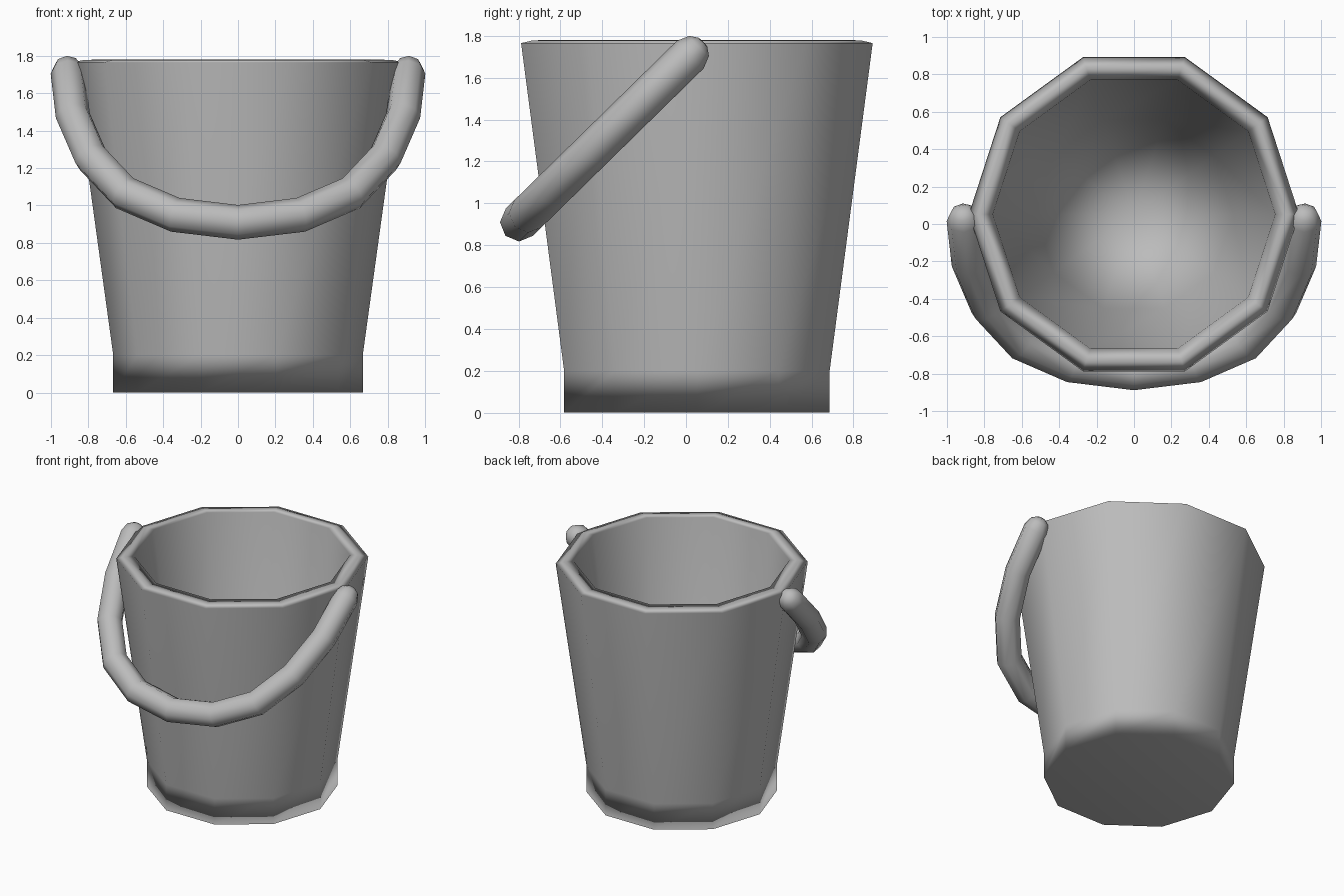
import bpy, bmesh, math
from mathutils import Vector

if "Cube" in bpy.data.objects:
    bpy.data.objects.remove(bpy.data.objects["Cube"])

grey = bpy.data.materials.new("grey_metal")
grey.diffuse_color = (0.5, 0.5, 0.5, 1)
grey.use_nodes = True
grey.node_tree.nodes["Principled BSDF"].inputs["Base Color"].default_value = grey.diffuse_color


def loft(name, rings, poke_end=False):
    """Skin closed rings of points, cap both ends and shade smooth."""
    bm = bmesh.new()
    vr = [[bm.verts.new(p) for p in ring] for ring in rings]
    n = len(vr[0])
    for a, b in zip(vr, vr[1:]):
        for i in range(n):
            j = (i + 1) % n
            bm.faces.new((a[i], a[j], b[j], b[i]))
    bm.faces.new(vr[0][::-1])
    end = bm.faces.new(vr[-1])
    if poke_end:
        bmesh.ops.poke(bm, faces=[end])
    bmesh.ops.recalc_face_normals(bm, faces=bm.faces)
    for f in bm.faces:
        f.smooth = True
    me = bpy.data.meshes.new(name)
    bm.to_mesh(me)
    bm.free()
    me.materials.append(grey)
    ob = bpy.data.objects.new(name, me)
    bpy.context.collection.objects.link(ob)
    return ob


# Bucket: ten-sided profile (radius, z) up the outside, over the rim, down to the floor
profile = [(0.667, 0), (0.667, 0.2), (0.883, 1.765), (0.825, 1.778),
           (0.755, 1.78), (0.53, 0.2)]
SIDES = 10
bucket = loft("bucket", [[(r * math.cos(math.tau * i / SIDES),
                           0.052 + r * math.sin(math.tau * i / SIDES), z)
                          for i in range(SIDES)] for r, z in profile], True)
# Large walls dominate the shading at the rim
bucket.modifiers.new("wall_shading", 'WEIGHTED_NORMAL').mode = 'FACE_AREA'

# Handle: half path (x, z) from the end to the middle, hanging in a 45 degree plane
half = [(0.91, 1.71), (0.883, 1.48), (0.785, 1.255), (0.605, 1.065), (0.335, 0.95)]
path2d = half + [(0, 0.91)] + [(-x, z) for x, z in reversed(half)]
path = [Vector((x, 0.02 - 1.02 * (1.71 - z), z)) for x, z in path2d]
R = 0.092
normal = Vector((0, 1, -1.02)).normalized()


def ring(centre, tangent, radius, stretch=1.0, sides=8):
    side = tangent.cross(normal)
    return [centre + radius * (normal * math.cos(math.tau * i / sides)
                               + side * stretch * math.sin(math.tau * i / sides))
            for i in range(sides)]


dirs = [(b - a).normalized() for a, b in zip(path, path[1:])]
rings = []
# Tube with mitred bends
for i, p in enumerate(path):
    a, b = dirs[max(i - 1, 0)], dirs[min(i, len(dirs) - 1)]
    t = (a + b).normalized()
    rings.append(ring(p, t, R, 1 / t.dot(a)))
# Rounded ends
for off, rad in ((0.06, 0.067), (0.085, 0.03)):
    rings.insert(0, ring(path[0] - dirs[0] * off, dirs[0], rad))
    rings.append(ring(path[-1] + dirs[-1] * off, dirs[-1], rad))
loft("handle", rings)
